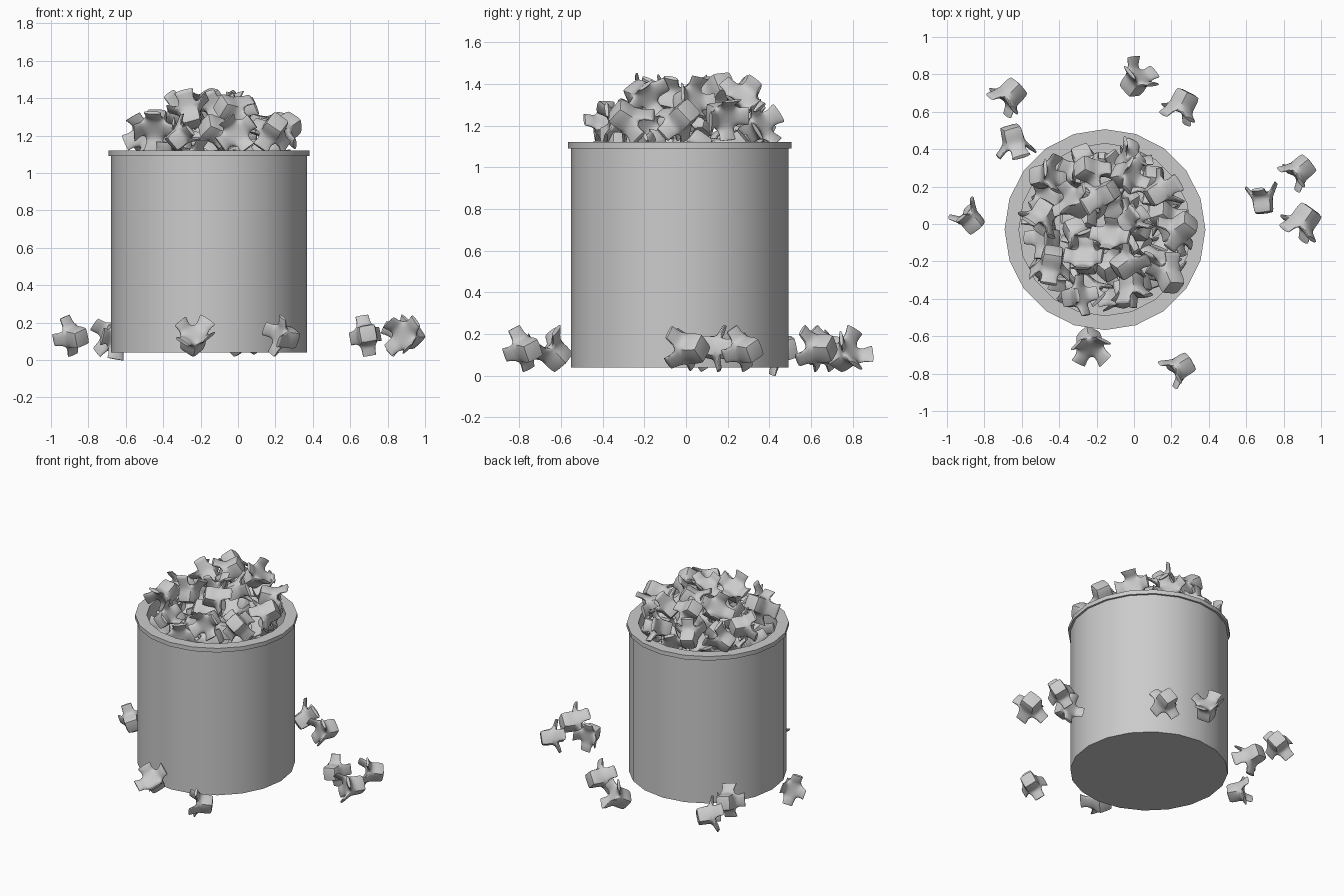
import bpy, bmesh, math, random
from mathutils import Vector, Matrix

if "Cube" in bpy.data.objects:
    bpy.data.objects.remove(bpy.data.objects["Cube"])

random.seed(4)
CX, CY = -0.155, -0.03


# Bucket: one closed lathe profile (radius, z), 20 sides
def lathe(name, profile, sides):
    bm = bmesh.new()
    rings = []
    for r, z in profile:
        rings.append([bm.verts.new((r * math.cos(2 * math.pi * i / sides),
                                    r * math.sin(2 * math.pi * i / sides), z))
                      for i in range(sides)])
    for a, b in zip(rings, rings[1:]):
        for i in range(sides):
            j = (i + 1) % sides
            bm.faces.new((a[i], a[j], b[j], b[i]))
    bm.faces.new(rings[0][::-1])
    bm.faces.new(rings[-1])
    bmesh.ops.recalc_face_normals(bm, faces=bm.faces)
    me = bpy.data.meshes.new(name)
    bm.to_mesh(me)
    bm.free()
    ob = bpy.data.objects.new(name, me)
    bpy.context.collection.objects.link(ob)
    return ob


def smooth(ob, deg):
    bpy.ops.object.select_all(action='DESELECT')
    ob.select_set(True)
    bpy.context.view_layer.objects.active = ob
    bpy.ops.object.shade_smooth_by_angle(angle=math.radians(deg))


bucket = lathe("bucket", [(0.523, 0.04), (0.523, 1.09), (0.537, 1.09), (0.537, 1.12),
                          (0.46, 1.12), (0.46, 0.08)], 20)
bucket.location = (CX, CY, 0)
smooth(bucket, 30)


# Popped kernel: blocky rounded head (+z) with four flared petals below
def kernel_mesh(name, petals):
    bm = bmesh.new()
    crease = bm.edges.layers.float.new("crease_edge")
    bmesh.ops.create_cube(bm, size=1, matrix=Matrix.Translation((0, 0, 0.045))
                          @ Matrix.Diagonal((0.16, 0.16, 0.12, 1)))
    for v in bm.verts:
        if v.co.z > 0.05:
            v.co.x *= 0.85
            v.co.y *= 0.85
    for e in bm.edges:
        if max(v.co.z for v in e.verts) > 0.05:
            e[crease] = 0.45
    bottom = min(bm.faces, key=lambda f: f.calc_center_median().z)
    waist = bmesh.ops.extrude_discrete_faces(bm, faces=[bottom])["faces"][0]
    for v in waist.verts:
        v.co = Vector((v.co.x * 0.8, v.co.y * 0.8, -0.07))
    sides = [e.link_faces[0] if e.link_faces[0] != waist else e.link_faces[1]
             for e in waist.edges]
    for f, (out, drop, wide) in zip(sides, petals):
        d = f.calc_center_median()
        d = Vector((d.x, d.y, 0)).normalized()
        for step, thin in ((0.4, 0.85), (0.6, 0.6)):
            f = bmesh.ops.extrude_discrete_faces(bm, faces=[f])["faces"][0]
            c = f.calc_center_median()
            t = Vector((-d.y, d.x, 0))
            for v in f.verts:
                q = v.co - c
                w = wide if step > 0.5 else 0.8
                v.co = (c + t * q.dot(t) * w + d * (q.dot(d) * thin + out * step)
                        + Vector((0, 0, q.z * thin - drop * step)))
        for e in f.edges:
            e[crease] = 0.6
    # Hollow the underside between the petals
    for v in waist.verts:
        v.co.z += 0.015
    bmesh.ops.recalc_face_normals(bm, faces=bm.faces)
    cage = bpy.data.meshes.new("cage")
    bm.to_mesh(cage)
    bm.free()
    tmp = bpy.data.objects.new("cage", cage)
    bpy.context.collection.objects.link(tmp)
    sub = tmp.modifiers.new("round", 'SUBSURF')
    sub.levels = 2
    dg = bpy.context.evaluated_depsgraph_get()
    me = bpy.data.meshes.new_from_object(tmp.evaluated_get(dg))
    me.name = name
    tmp.modifiers.clear()
    tmp.data = me
    smooth(tmp, 40)
    bpy.data.objects.remove(tmp)
    return me


shapes = [
    kernel_mesh("kernel_a", [(0.09, 0.03, 1.0), (0.05, 0.08, 1.1), (0.09, 0.02, 1.0), (0.05, 0.07, 1.0)]),
    kernel_mesh("kernel_b", [(0.08, 0.06, 1.4), (0.07, 0.05, 1.3), (0.08, 0.04, 1.2), (0.06, 0.08, 1.4)]),
]


# Places a kernel by its bounding-box centre with the head along a direction
def place(name, centre, head, roll, shape, size=0.225):
    me = shapes[shape]
    rot = (Vector(head).to_track_quat('Z', 'Y').to_matrix().to_4x4()
           @ Matrix.Rotation(math.radians(roll), 4, 'Z'))
    pts = [rot @ v.co for v in me.vertices]
    lo = Vector([min(p[k] for p in pts) for k in range(3)])
    hi = Vector([max(p[k] for p in pts) for k in range(3)])
    s = size / max(hi - lo)
    ob = bpy.data.objects.new(name, me)
    ob.matrix_world = (Matrix.Translation(Vector(centre) - (lo + hi) * 0.5 * s)
                       @ Matrix.Scale(s, 4) @ rot)
    bpy.context.collection.objects.link(ob)


# Loose kernels on the floor: x, y, z, head direction, roll, shape
floor = [
    (-0.895, 0.045, 0.13, (0.5, -0.6, -0.1), 20, 0), (-0.68, 0.675, 0.13, (0.6, 0.6, -0.1), 40, 0),
    (-0.63, 0.44, 0.11, (-0.2, 0.8, 0.2), 10, 1), (0.03, 0.79, 0.13, (-0.4, -0.6, -0.4), 30, 1),
    (0.24, 0.625, 0.13, (0.4, 0.8, 0.0), 40, 0), (0.68, 0.14, 0.13, (0.1, -0.9, 0.1), 10, 0),
    (0.87, 0.27, 0.13, (0.7, 0.6, -0.1), 30, 0), (0.89, 0.005, 0.13, (0.5, 0.7, 0.0), 50, 0),
    (-0.23, -0.655, 0.13, (-0.1, 0.6, -0.6), 45, 1), (0.23, -0.785, 0.13, (0.8, 0.5, -0.1), 25, 0),
]
for i, (x, y, z, head, roll, shape) in enumerate(floor):
    place(f"floor_kernel_{i}", (x, y, z), head, roll, shape)


def random_place(name, centre):
    head = (random.uniform(-1, 1), random.uniform(-1, 1), random.uniform(-0.7, 0.7))
    place(name, centre, head, random.uniform(0, 360), random.randint(0, 1))


# Heaped kernels: outer ring, middle and peak
heap = [
    (1.22, [(-0.46, 0.27), (-0.24, 0.32), (0.0, 0.36), (0.16, 0.2), (-0.51, 0.03), (0.23, -0.04),
            (-0.45, -0.22), (-0.29, -0.38), (-0.01, -0.34), (0.17, -0.26), (-0.28, -0.07), (-0.1, -0.2)]),
    (1.34, [(-0.33, 0.13), (-0.18, 0.13), (-0.22, 0.27), (-0.02, 0.27), (0.0, 0.04), (-0.13, -0.05),
            (-0.02, -0.19), (-0.27, -0.17)]),
]
n = 0
for z, spots in heap:
    for x, y in spots:
        random_place(f"heap_kernel_{n}", (x, y, z + random.uniform(-0.01, 0.01)))
        n += 1

# Buried kernels filling the top of the bucket
for z, rings in ((1.07, ((0.34, 10), (0.15, 5))), (0.93, ((0.34, 10), (0.15, 5)))):
    for r, count in rings:
        for i in range(count):
            a = 2 * math.pi * (i + z * 3) / count
            random_place(f"buried_kernel_{n}", (CX + r * math.cos(a), CY + r * math.sin(a), z))
            n += 1
